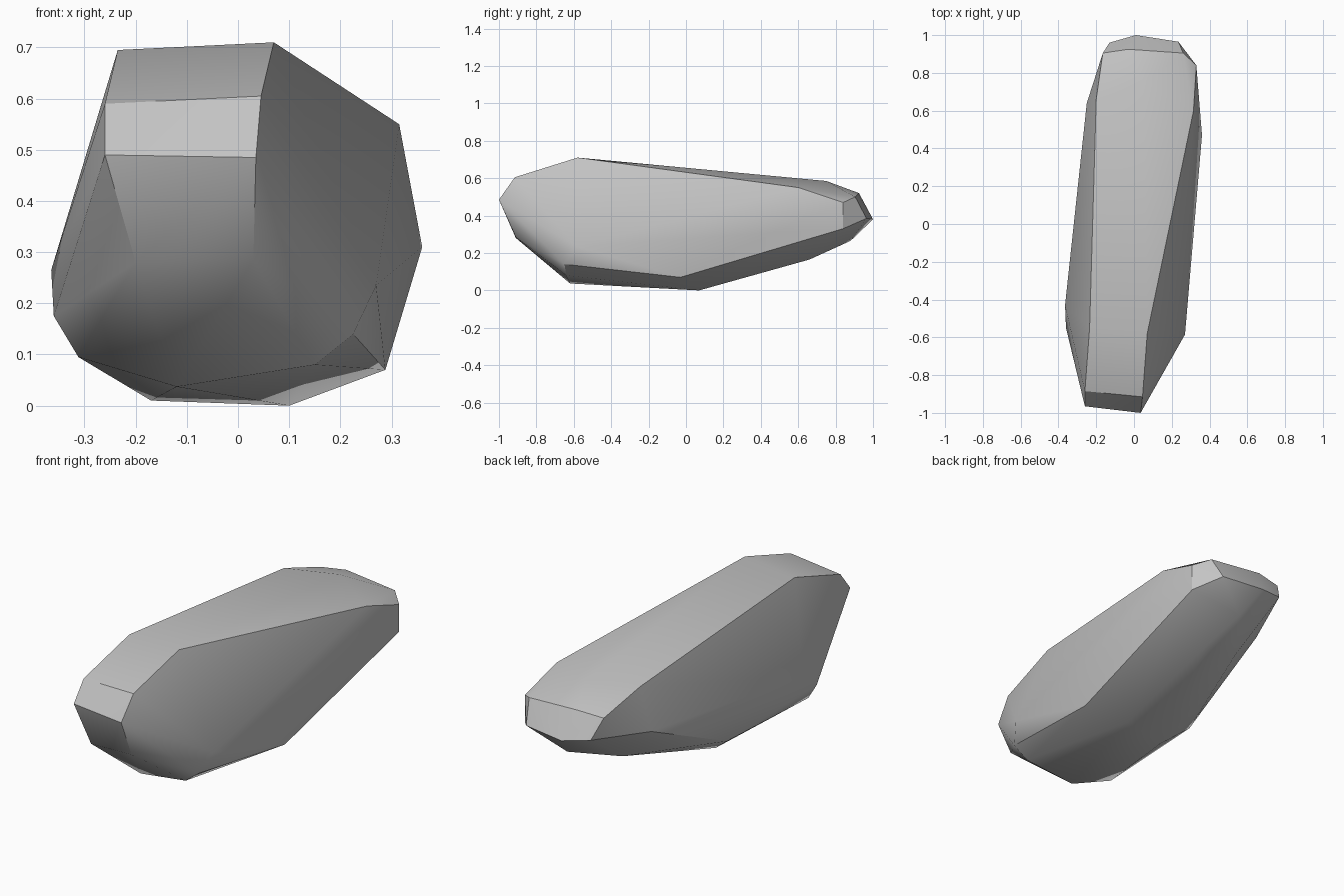
import bpy
import bmesh
import math

cube = bpy.data.objects.get("Cube")
if cube:
    bpy.data.objects.remove(cube, do_unlink=True)

# Stone colour
stone = bpy.data.materials.new("stone grey")
stone.use_nodes = True
grey = (0.55, 0.55, 0.55, 1)
stone.diffuse_color = grey
bsdf = stone.node_tree.nodes["Principled BSDF"]
bsdf.inputs["Base Color"].default_value = grey
bsdf.inputs["Roughness"].default_value = 0.9

# Corners of the chipped boulder, grouped by the facet they bound
front_chip = [(-.26, -.965, .49), (.035, -1, .485), (.045, -.915, .605), (-.26, -.885, .59)]
top_ridge = [(.07, -.58, .71), (-.235, -.55, .695), (-.2, .66, .585), (.315, .6, .55), (.05, .75, .585)]
back_chip = [(-.165, .905, .507), (-.03, .925, .52), (.26, .905, .50),
             (.235, .965, .385), (.01, 1, .38), (-.13, .96, .405)]
left_side = [(.33, .84, .47), (.33, .84, .33), (.36, .47, .31), (.27, -.585, .235), (.288, -.03, .07)]
right_side = [(-.365, -.43, .265), (-.36, -.55, .175), (-.25, .64, .36), (-.29, .08, .107)]
front_belly = [(.03, -.91, .285), (-.2, -.91, .28), (-.19, -.82, .22), (.225, -.65, .14),
               (.15, -.64, .08), (-.12, -.62, .037), (-.312, -.55, .095)]
underside = [(-.17, 0, .01), (.1, .07, 0), (-.1, .66, .2), (.1, .66, .165), (.06, .88, .265)]

# Wrap the corners in a faceted skin
bm = bmesh.new()
for group in (front_chip, top_ridge, back_chip, left_side, right_side, front_belly, underside):
    for corner in group:
        bm.verts.new(corner)
bmesh.ops.convex_hull(bm, input=bm.verts)
bmesh.ops.delete(bm, geom=[v for v in bm.verts if not v.link_faces], context='VERTS')
bmesh.ops.dissolve_limit(bm, angle_limit=math.radians(2), verts=bm.verts, edges=bm.edges)
bmesh.ops.recalc_face_normals(bm, faces=bm.faces)

mesh = bpy.data.meshes.new("boulder")
bm.to_mesh(mesh)
bm.free()
mesh.materials.append(stone)
boulder = bpy.data.objects.new("boulder", mesh)
bpy.context.collection.objects.link(boulder)

# Soft shading on shallow facets, crisp chipped edges
bpy.ops.object.select_all(action='DESELECT')
boulder.select_set(True)
bpy.context.view_layer.objects.active = boulder
bpy.ops.object.shade_smooth_by_angle(angle=math.radians(30))
